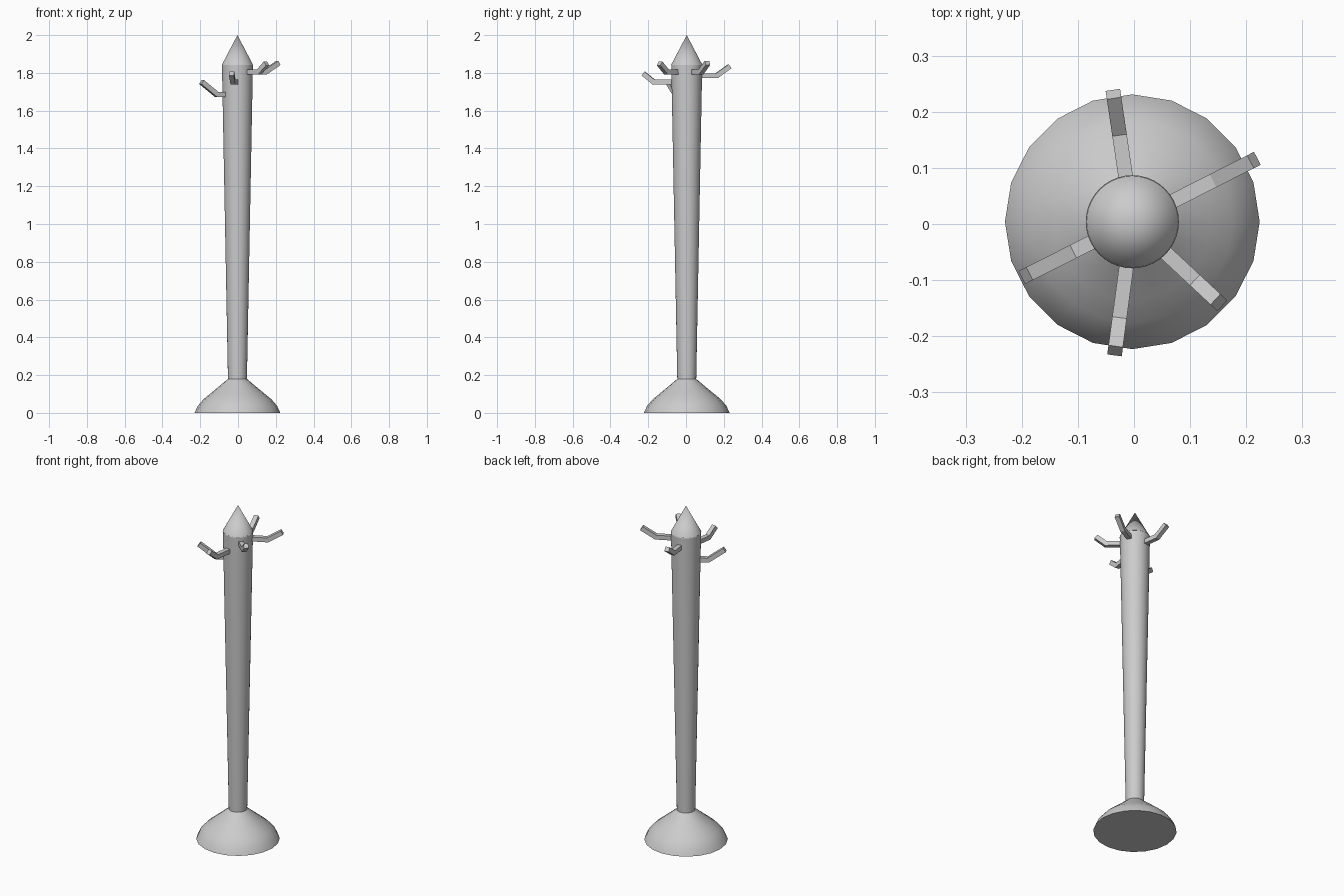
import bpy, bmesh
from math import sin, cos, pi, radians
from mathutils import Vector

if "Cube" in bpy.data.objects:
    bpy.data.objects.remove(bpy.data.objects["Cube"])

CX, CY = -0.003, 0.004


def finish(name, bm, smooth=True):
    bmesh.ops.recalc_face_normals(bm, faces=bm.faces)
    mesh = bpy.data.meshes.new(name)
    bm.to_mesh(mesh)
    bm.free()
    obj = bpy.data.objects.new(name, mesh)
    bpy.context.collection.objects.link(obj)
    if smooth:
        bpy.ops.object.select_all(action='DESELECT')
        obj.select_set(True)
        bpy.context.view_layer.objects.active = obj
        bpy.ops.object.shade_smooth_by_angle(angle=radians(40))
    return obj


def skin(bm, rings):
    for a, b in zip(rings, rings[1:]):
        n = len(a)
        for i in range(n):
            j = (i + 1) % n
            bm.faces.new((a[i], a[j], b[j], b[i]))


def lathe(name, profile, sides, apex=None):
    bm = bmesh.new()
    rings = [[bm.verts.new((CX + r * cos(2 * pi * i / sides),
                            CY + r * sin(2 * pi * i / sides), z))
              for i in range(sides)] for r, z in profile]
    skin(bm, rings)
    bm.faces.new(rings[0])
    if apex is None:
        bm.faces.new(rings[-1])
    else:
        tip = bm.verts.new((CX, CY, apex))
        for i in range(sides):
            bm.faces.new((rings[-1][i], rings[-1][(i + 1) % sides], tip))
    return finish(name, bm)


def hook(name, angle, z, bend, end, end_z, w=0.013, h=0.013):
    # square bar: flat out of the pole, mitred bend, then rising outward
    a = radians(angle)
    out, side = Vector((cos(a), sin(a), 0)), Vector((-sin(a), cos(a), 0))
    d = Vector((end - bend, end_z - z)).normalized()
    n_end = Vector((-d.y, d.x))
    n_mid = Vector((0, 1)) + n_end
    n_mid = n_mid * (2 / n_mid.length_squared)
    path = [((0.06, z), Vector((0, 1))), ((bend, z), n_mid), ((end, end_z), n_end)]
    bm = bmesh.new()
    rings = []
    for (r, pz), n in path:
        ring = []
        for s, t in ((-1, -1), (1, -1), (1, 1), (-1, 1)):
            p = out * (r + n.x * h * t) + side * (w * s)
            ring.append(bm.verts.new((CX + p.x, CY + p.y, pz + n.y * h * t)))
        rings.append(ring)
    skin(bm, rings)
    bm.faces.new(rings[0])
    bm.faces.new(rings[-1])
    return finish(name, bm, smooth=False)


# Domed foot
lathe("base", [(0.227, 0), (0.21, 0.037), (0.18, 0.072), (0.14, 0.105),
               (0.095, 0.142), (0.05, 0.18)], 20)
# Tapered pole, wider at the top
lathe("pole", [(0.05, 0.17), (0.082, 1.845)], 40)
# Pointed cap
lathe("finial", [(0.083, 1.842)], 40, apex=2.0)

# Hooks: angle, height, bend radius, end radius, end height
hooks = [(98.4, 1.785, 0.16, 0.230, 1.835),
         (26.9, 1.805, 0.165, 0.243, 1.853),
         (-43, 1.805, 0.157, 0.211, 1.850),
         (262.4, 1.752, 0.177, 0.232, 1.797),
         (206.8, 1.685, 0.122, 0.213, 1.752)]
for i, params in enumerate(hooks, 1):
    hook(f"hook_{i}", *params)
